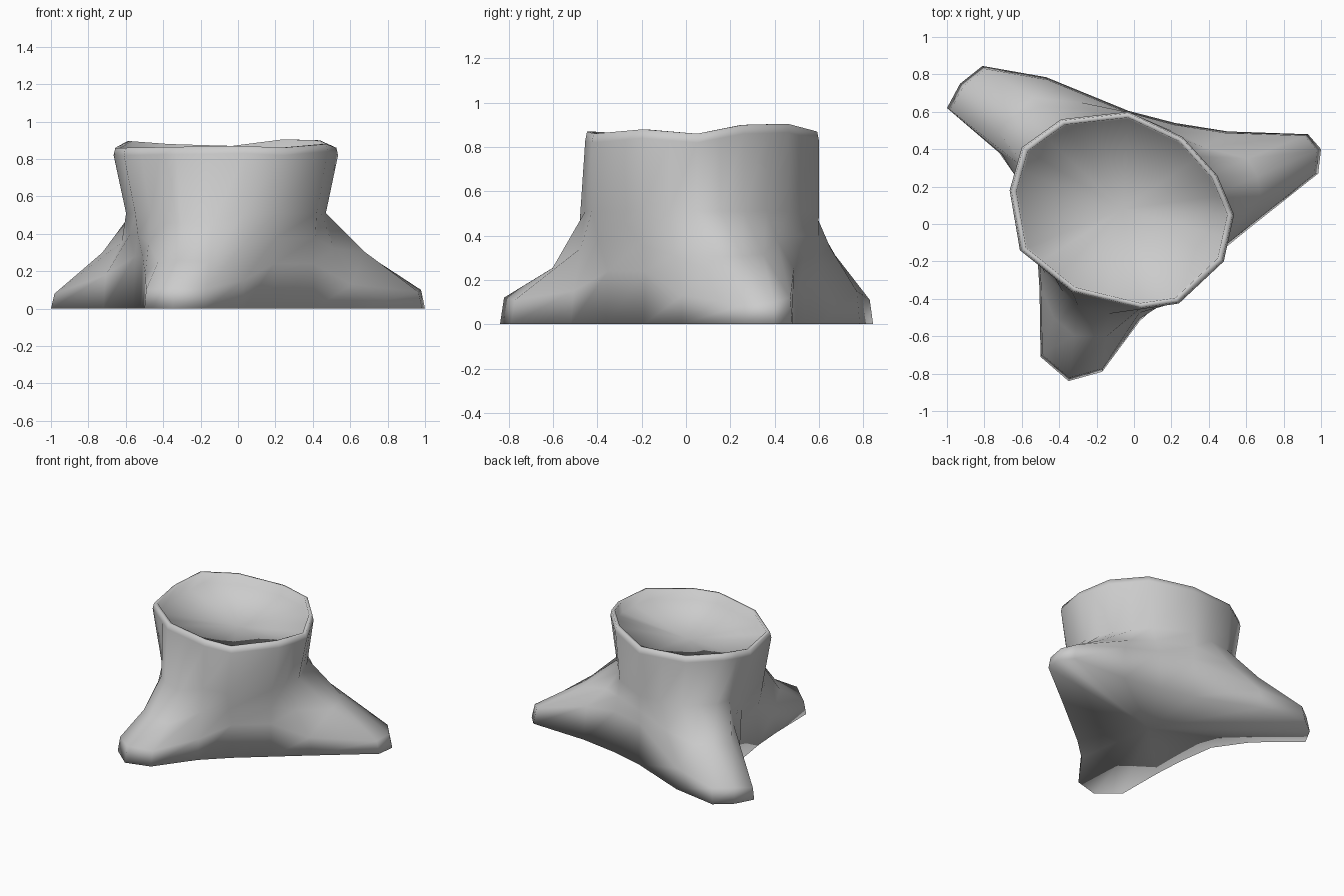
import bpy, bmesh
from mathutils import Vector

if "Cube" in bpy.data.objects:
    bpy.data.objects.remove(bpy.data.objects["Cube"])

CENTRE = Vector((-0.06, 0.08, 0))

# Uneven cut edge of the trunk, counter-clockwise
RIM = [Vector(p) for p in (
    (0.535, 0.05, .86), (0.445, 0.26, .90), (0.26, 0.465, .905), (-0.03, 0.60, .87),
    (-0.39, 0.56, .88), (-0.60, 0.41, .895), (-0.665, 0.18, .86), (-0.61, -0.14, .86),
    (-0.33, -0.365, .865), (0.04, -0.455, .87), (0.24, -0.425, .86), (0.48, -0.20, .88))]

# Ground outline: x, y, height of the toe above it, matching place on the rim
COLUMNS = (
    # right root
    (.62, -.02, .13, 11.5), (.985, .27, .09, 0), (1.0, .40, .10, .5),
    (.93, .48, .12, 1), (.50, .495, .25, 1.5), (.22, .54, .30, 2),
    # back left root
    (-.03, .605, .30, 3), (-.47, .785, .15, 3.5), (-.81, .845, .11, 4),
    (-.93, .75, .11, 4.5), (-1.0, .62, .08, 5), (-.72, .38, .18, 5.5),
    (-.56, .15, .28, 6), (-.52, -.12, .28, 7),
    # front root
    (-.505, -.35, .18, 7.33), (-.50, -.71, .10, 7.67), (-.35, -.84, .12, 8),
    (-.17, -.79, .11, 8.5), (.03, -.52, .15, 9), (.20, -.36, .24, 10),
    (.41, -.19, .24, 11))


def rim_at(t):
    i = int(t)
    return RIM[i % 12].lerp(RIM[(i + 1) % 12], t - i)


def scaled(p, s, dz=0.0):
    """Scale a point around the trunk axis and shift it vertically."""
    q = CENTRE + (p - CENTRE) * s
    return Vector((q.x, q.y, p.z + dz))


def profile(gx, gy, toe_h, t):
    """One vertical strip of bark, from the ground over the rim to the cut face."""
    rim = rim_at(t)
    ground = Vector((gx, gy, 0))
    toe = scaled(ground, 0.98, toe_h)
    front_root = 7.5 < t < 9
    waist = Vector((CENTRE.x + 0.89 * (rim.x - CENTRE.x),
                    rim.y - (0.07 if front_root else 0),
                    0.46 if front_root else 0.51))
    reach = 0.42 if toe_h < 0.15 else 0.38
    knee = waist.lerp(toe, reach) - Vector((0, 0, 0.06 if front_root else 0.03))
    return (ground, toe, knee, waist, scaled(rim, 1, -.04), scaled(rim, .985),
            scaled(rim, .94), scaled(rim, .925, -.07))


bm = bmesh.new()
strips = [[bm.verts.new(p) for p in profile(*c)] for c in COLUMNS]
base = bm.verts.new(CENTRE)
heart = bm.verts.new(CENTRE + Vector((0, 0, 0.75)))

# Bark, rim, underside and dished cut face
for k, a in enumerate(strips):
    b = strips[(k + 1) % len(strips)]
    for j in range(len(a) - 1):
        bm.faces.new((a[j], b[j], b[j + 1], a[j + 1]))
    bm.faces.new((base, b[0], a[0]))
    bm.faces.new((heart, a[-1], b[-1]))
bmesh.ops.recalc_face_normals(bm, faces=bm.faces)
for f in bm.faces:
    f.smooth = True

mesh = bpy.data.meshes.new("tree_stump")
bm.to_mesh(mesh)
bm.free()
stump = bpy.data.objects.new("tree_stump", mesh)
bpy.context.collection.objects.link(stump)
